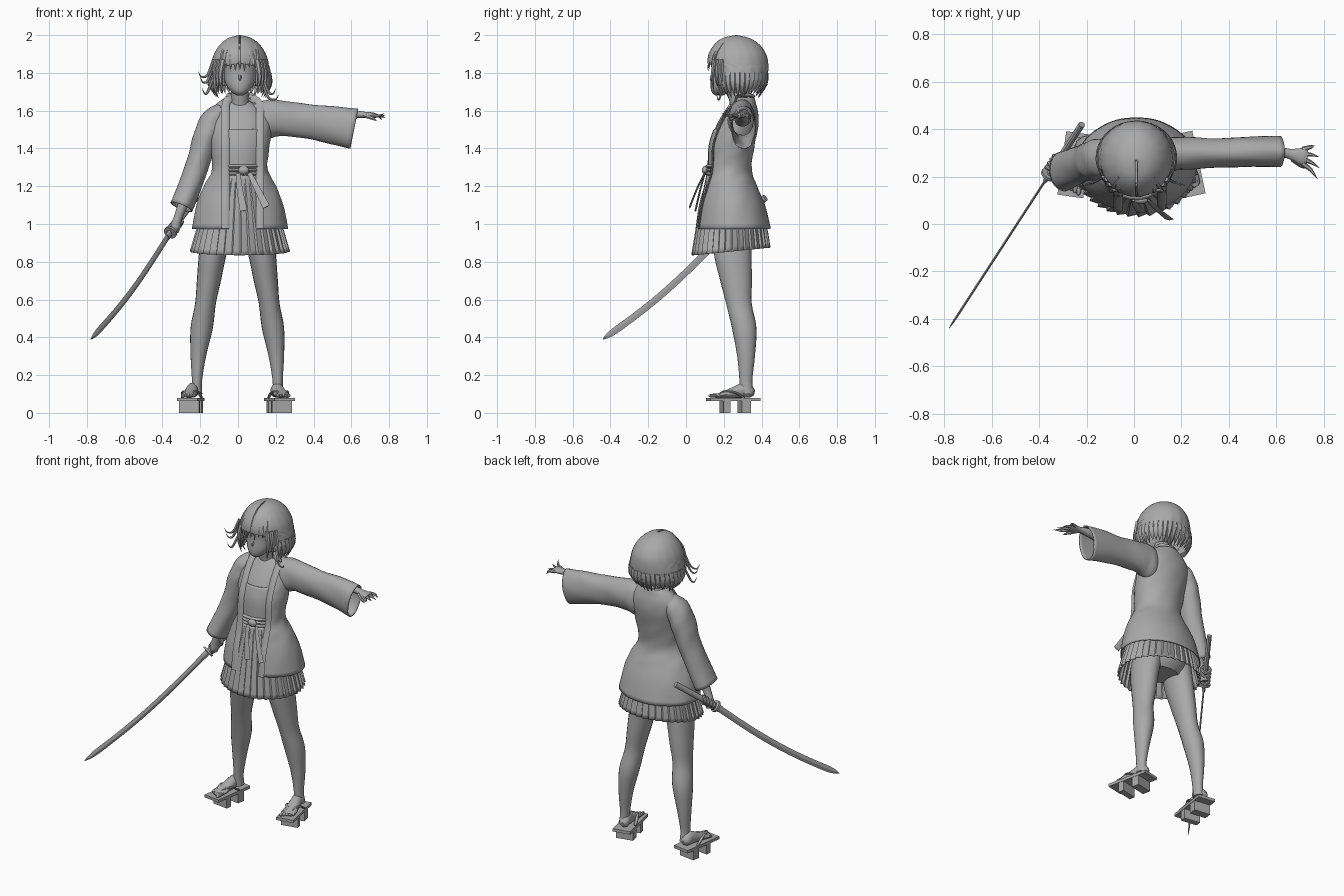
import bpy
import bmesh
import random
from math import sin, cos, acos, pi, radians, sqrt
from mathutils import Vector, Matrix

random.seed(4)
if "Cube" in bpy.data.objects:
    bpy.data.objects.remove(bpy.data.objects["Cube"])

grey = bpy.data.materials.new("plain_grey")
grey.use_nodes = True
grey.diffuse_color = (0.4, 0.4, 0.4, 1)
grey.node_tree.nodes["Principled BSDF"].inputs["Base Color"].default_value = grey.diffuse_color

UP, FRONT = Vector((0, 0, 1)), Vector((0, -1, 0))


def finish(name, bm, angle=40, thick=0):
    bmesh.ops.recalc_face_normals(bm, faces=bm.faces)
    mesh = bpy.data.meshes.new(name)
    bm.to_mesh(mesh)
    bm.free()
    mesh.materials.append(grey)
    mesh.shade_smooth()
    mesh.set_sharp_from_angle(angle=radians(angle))
    ob = bpy.data.objects.new(name, mesh)
    bpy.context.collection.objects.link(ob)
    if thick:
        mod = ob.modifiers.new("cloth_thickness", 'SOLIDIFY')
        mod.thickness = thick
    return ob


def smooth(rows, steps=4):
    """Pass a rounded path through rows of numbers."""
    out = []
    for i in range(len(rows) - 1):
        p, q, r, s = (rows[min(max(k, 0), len(rows) - 1)] for k in range(i - 1, i + 3))
        for k in range(steps):
            t = k / steps
            out.append([b + t / 2 * (c - a + t * (2*a - 5*b + 4*c - d + t * (3*b - a - 3*c + d)))
                        for a, b, c, d in zip(p, q, r, s)])
    return out + [list(rows[-1])]


def loft(name, rows, up=FRONT, flat=False, sides=16, arc=None, ripple=None, tilt=0,
         caps=True, steps=4, thick=0, angle=40, at=None):
    """Skin elliptical rings; each row is x, y, z, side radius, depth radius."""
    rows = smooth(rows, steps)
    bm = bmesh.new()
    rings = []
    for i, row in enumerate(rows):
        c, (a, b) = Vector(row[:3]), row[3:]
        t = Vector(rows[min(i + 1, len(rows) - 1)][:3]) - Vector(rows[max(i - 1, 0)][:3])
        t = UP if flat else t.normalized()
        side = t.cross(up).normalized()
        other = side.cross(t)
        u = i / (len(rows) - 1)
        lo, hi = arc(row) if arc else (0, 2 * pi)
        ring = []
        for k in range(sides + (1 if arc else 0)):
            phi = lo + (hi - lo) * k / sides
            m = ripple(phi, u) if ripple else 1
            v = c + side * a * m * cos(phi) + other * b * m * sin(phi) - UP * tilt * u * sin(phi)
            ring.append(bm.verts.new(at @ v if at else v))
        rings.append(ring)
    for r, s in zip(rings, rings[1:]):
        for k in range(len(r) - (1 if arc else 0)):
            j = (k + 1) % len(r)
            bm.faces.new((r[k], r[j], s[j], s[k]))
    if caps and not arc:
        bm.faces.new(rings[0])
        bm.faces.new(rings[-1])
    return finish(name, bm, angle, thick)


def box(name, size, place):
    bm = bmesh.new()
    bmesh.ops.create_cube(bm, size=1, matrix=place @ Matrix.Diagonal((*size, 1)))
    return finish(name, bm)


def ball(name, centre, size):
    bm = bmesh.new()
    bmesh.ops.create_uvsphere(bm, u_segments=14, v_segments=9, radius=1,
                              matrix=Matrix.Translation(centre) @ Matrix.Diagonal((*size, 1)))
    return finish(name, bm)


def strand(name, points, width, depth, up=FRONT, sides=6):
    """Tapered lock, widest near its root."""
    n = len(points) - 1
    rows = [(*p, width * w, depth * w) for p, w in
            zip(points, [max(0.05, 1 - (i / n) ** 2) for i in range(n + 1)])]
    return loft(name, rows, up, sides=sides, steps=3)


# Head, neck and face
loft("head", [(.01, .175, 1.68, .015, .02), (.01, .185, 1.7, .045, .05), (.01, .21, 1.74, .075, .08),
              (.01, .235, 1.8, .09, .1), (.01, .245, 1.86, .1, .11), (.01, .25, 1.93, .08, .09)],
     flat=True, sides=24)
strand("nose", [(.01, .145, 1.8), (.01, .132, 1.77), (.01, .128, 1.757)], .01, .01)
loft("neck", [(.01, .3, 1.54, .07, .06), (.01, .285, 1.62, .05, .05), (.01, .26, 1.73, .045, .05)], flat=True)

# Hair cap, open over the face
def face_gap(row):
    half = 0.085 if row[2] < 1.85 else 0.004
    edge = acos(min(.99, half / max(row[3], half)))
    return edge, edge - 2 * pi + 2 * (pi / 2 - edge)

loft("hair_cap", [(.01, .265, 2, .004, .004), (.01, .265, 1.985, .06, .07), (.01, .27, 1.95, .105, .12),
                  (.01, .272, 1.9, .137, .152), (.01, .275, 1.85, .152, .16), (.01, .28, 1.79, .163, .152),
                  (.01, .28, 1.73, .158, .135)],
     flat=True, sides=60, arc=face_gap, ripple=lambda p, u: 1 + .012 * u * sin(p * 17 + 3 * u), thick=.008)

# Pointed locks round the hem of the hair
for i in range(26):
    p = radians(32) - radians(244) * i / 25
    c, s = cos(p), -sin(p)
    drop = 1.675 + random.uniform(-.01, .02)
    strand("hair_lock", [(.01 + .155 * c, .28 + .145 * s, 1.8), (.01 + .163 * c, .28 + .143 * s, 1.74),
                         (.01 + .135 * c, .28 + .105 * s, drop)], .024, .012,
           up=Vector((c, s, 0)))

# Fringe and loose strands
for i in range(9):
    x = -.1 + .025 * i
    y = .28 - .163 * sqrt(1 - (x / .17) ** 2)
    strand("fringe_lock", [(.01 + x * .6, y + .05, 1.95), (.01 + x * .9, y + .01, 1.89),
                           (.01 + x, y - .002, 1.82 + random.uniform(-.015, .012))], .02, .01)
for s in (-1, 1):
    for k in range(3):
        strand("side_lock", [(.01 + s * (.09 + .015 * k), .15 + .02 * k, 1.87),
                             (.01 + s * (.105 + .015 * k), .14 + .025 * k, 1.78),
                             (.01 + s * (.09 + .02 * k), .15 + .03 * k, 1.69)], .016, .012)
for x, z in ((-.21, 1.81), (-.2, 1.78), (-.19, 1.72), (.215, 1.69), (.2, 1.72)):
    s = -1 if x < 0 else 1
    strand("loose_strand", [(s * .13, .2, z + .06), (s * .16, .18, z - .02), (x * .93, .17, z - .03),
                            (x, .16, z)], .008, .006)

# Body under the coat, waist sash and neckline
loft("chest", [(.01, .22, 1.2, .14, .1), (.01, .225, 1.3, .12, .1), (.01, .24, 1.42, .14, .113),
               (.01, .265, 1.52, .145, .1), (.01, .29, 1.6, .12, .075), (.01, .3, 1.65, .055, .05)],
     flat=True, sides=28)
loft("undershirt_front", [(.01, .22, 1.29, .122, .104), (.01, .235, 1.42, .142, .116),
                          (.01, .255, 1.515, .147, .11)], flat=True, sides=24, caps=False,
     tilt=.015, thick=.004)
loft("pelvis", [(.01, .25, .87, .12, .09), (.01, .25, .96, .17, .13), (.01, .23, 1.2, .13, .1)], flat=True)
for z in (1.265, 1.285, 1.305):
    loft("waist_sash", [(.01, .22, z - .009, .128, .11), (.01, .22, z, .133, .119),
                        (.01, .22, z + .009, .128, .11)], flat=True, sides=32)

# Pleated skirt
def pleat(phi, u):
    return 1 + (.02 + .05 * u) * ((phi * 36 / (2 * pi) + .01) % 1 - .6)

loft("pleated_skirt", [(.01, .22, 1.26, .125, .112), (.01, .23, 1.16, .17, .143), (.01, .238, 1, .22, .183),
                       (.01, .238, .855, .262, .207)],
     flat=True, sides=180, ripple=pleat, caps=False, tilt=.02, thick=.004, angle=25)

# Sash tails
for pts in ([(.0, .1, 1.27), (.01, .075, 1.18), (.03, .05, 1.07)],
            [(.06, .1, 1.27), (.1, .06, 1.19), (.15, .02, 1.09)]):
    loft("sash_tail", [(*p, .012 + .004 * i, .005) for i, p in enumerate(pts)], sides=4, steps=3)
ball("sash_knot", (.03, .1, 1.285), (.03, .016, .022))

# Open coat
coat = [(.01, .25, .975, .255, .2), (.01, .243, 1.1, .23, .175), (.01, .235, 1.2, .192, .142),
        (.01, .225, 1.29, .147, .122), (.01, .24, 1.42, .158, .124), (.01, .27, 1.52, .168, .113),
        (.01, .29, 1.59, .16, .092), (.01, .3, 1.64, .12, .07), (.01, .305, 1.67, .075, .058)]
RIGHT_EDGE, LEFT_EDGE = -.055, .105

def coat_opening(row):
    spread = min(1, row[3] / .13)
    return (acos((LEFT_EDGE * spread - row[0]) / row[3]), acos((RIGHT_EDGE * spread - row[0]) / row[3]) - 2 * pi)

def coat_folds(phi, u):
    near_waist = max(0, 1 - abs(u - .4) * 4)
    return 1 + .015 * near_waist * sin(5 * phi + 60 * u) + .004 * sin(9 * phi + 25 * u)

loft("coat_body", coat, flat=True, sides=64, arc=coat_opening, ripple=coat_folds, thick=.007)
for edge in (RIGHT_EDGE, LEFT_EDGE):
    band = []
    for x, y, z, a, b in coat:
        ex = edge * min(1, a / .13) + (-.012 if edge < 0 else .012)
        band.append((ex, y - b * sqrt(1 - ((ex - x) / a) ** 2) - .003, z, .021, .006))
    band.append((.01 + (-.055 if edge < 0 else .055), .32, 1.685, .012, .008))
    band.append((.01, .355, 1.675, .012, .012))
    loft("coat_collar", band, sides=8)

# Sleeves
def sleeve_folds(phi, u):
    return 1 + .035 * (1 - u) * sin(2 * phi + 30 * u) + .015 * sin(5 * phi + 12 * u)

loft("left_sleeve", [(.06, .29, 1.545, .05, .09), (.13, .293, 1.55, .07, .105), (.2, .297, 1.56, .07, .097),
                     (.35, .3, 1.545, .062, .09), (.5, .305, 1.525, .064, .1), (.615, .305, 1.503, .066, .108)],
     up=UP, sides=28, ripple=sleeve_folds, caps=False, thick=.006)
loft("right_sleeve", [(-.08, .29, 1.59, .05, .06), (-.13, .28, 1.55, .065, .08), (-.17, .27, 1.46, .068, .085),
                      (-.205, .26, 1.34, .062, .078), (-.255, .24, 1.2, .062, .08), (-.3, .222, 1.09, .062, .085)],
     sides=28, ripple=sleeve_folds, caps=False, thick=.006)

# Arms and hands
loft("left_arm", [(.2, .3, 1.56, .045, .045), (.5, .305, 1.575, .034, .034), (.63, .3, 1.58, .022, .02),
                  (.66, .295, 1.578, .022, .017), (.71, .285, 1.575, .036, .016), (.73, .282, 1.573, .03, .012)], up=UP)
for k in range(4):
    y, reach = .315 - .02 * k, (.76, .78, .783, .775)[k]
    strand("left_finger", [(.71, y, 1.575), (.745, y + .01 - .012 * k, 1.572),
                           (reach, y + .015 - .027 * k, 1.55 + .012 * k)], .011, .011, up=UP)
strand("left_thumb", [(.67, .275, 1.575), (.71, .245, 1.56), (.735, .235, 1.545)], .013, .012, up=UP)
loft("right_arm", [(-.18, .265, 1.45, .045, .045), (-.255, .24, 1.2, .035, .037), (-.315, .23, 1.04, .023, .024),
                   (-.33, .235, .99, .027, .03), (-.335, .235, .955, .02, .025)])

# Sword
TIP, POMMEL = Vector((-.78, -.44, .39)), Vector((-.22, .42, 1.14))

def along(t):
    return TIP.lerp(POMMEL, t) - UP * .035 * sin(pi * min(1, t / .75))

blade = [(*along(.75 * k / 10), .005, .019) for k in range(11)]
blade[0] = (*along(0), .001, .002)
blade.insert(1, (*along(.03), .004, .013))
loft("sword_blade", blade, up=UP, sides=4, steps=2, angle=20)
loft("sword_handle", [(*along(t), .014, .018) for t in (.75, .83, .92, 1)], up=UP, sides=10)
loft("sword_guard", [(*along(t), .036, .036) for t in (.75, .76)], up=UP, sides=20, steps=1)
loft("sword_collar", [(*along(t), .01, .021) for t in (.725, .75)], up=UP, sides=8, steps=1)
axis = (POMMEL - TIP).normalized()
for k in range(4):
    c = along(.775 + .018 * k)
    out = axis.cross(UP).normalized()
    pts = [c - out * .005 + UP * .027, c - out * .026, c - UP * .026, c + out * .024, c + out * .01 + UP * .02]
    loft("grip_finger", [(*p, .01, .01) for p in pts], up=axis, sides=8, steps=3)

# Legs, feet and raised sandals
leg = [(.085, .25, 1, .085, .1), (.12, .247, .85, .074, .1), (.142, .265, .7, .064, .084),
       (.16, .28, .58, .055, .068), (.18, .308, .45, .059, .065), (.198, .318, .3, .041, .047),
       (.205, .317, .17, .027, .034), (.207, .322, .1, .03, .036)]
for side, label, centre, turn in ((1, "left_", .22, 12), (-1, "right_", -.25, -8)):
    loft(label + "leg", [(side * x + (-.012 if side < 0 else .005), *rest) for x, *rest in leg], flat=True, sides=20)
    at = Matrix.Translation((centre, .25, 0)) @ Matrix.Rotation(radians(turn), 4, 'Z')
    loft(label + "foot", [(0, .112, .105, .012, .015), (0, .095, .11, .03, .03), (0, .06, .12, .032, .04),
                          (0, 0, .107, .036, .028), (0, -.06, .095, .043, .016), (0, -.095, .09, .036, .01)],
         up=UP, sides=16, at=at)
    for k in range(5):
        x = side * (-.032 + .016 * k)
        tip = -.125 + .008 * k
        loft(label + "toe", [(x, -.07, .094, .01, .01), (x, tip + .01, .091, .01, .009), (x, tip, .088, .004, .004)],
             up=UP, sides=8, steps=2, at=at)
    box(label + "sandal_board", (.11, .27, .018), at @ Matrix.Translation((0, 0, .071)))
    for y, deep in ((-.045, .036), (.06, .05)):
        box(label + "sandal_tooth", (.106, deep, .064), at @ Matrix.Translation((0, y, .032)))
    for s in (-1, 1):
        loft(label + "sandal_strap", [(0, -.085, .085, .007, .006), (s * .02, -.05, .112, .009, .006),
                                      (s * .042, 0, .108, .01, .006), (s * .05, .045, .08, .008, .006)],
             up=UP, sides=8, at=at)
